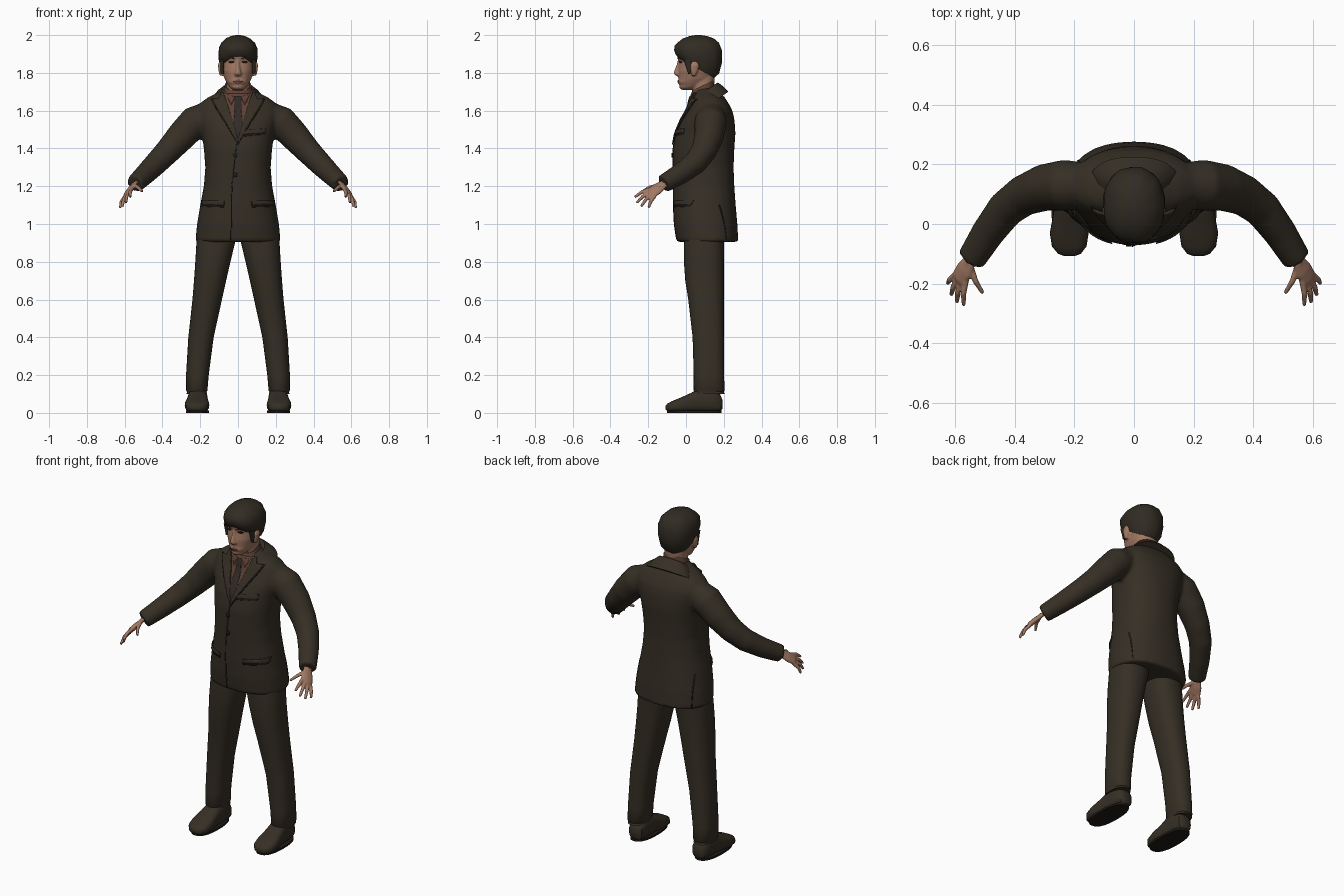
import bpy, bmesh, math
from mathutils import Vector
from mathutils.bvhtree import BVHTree

cube = bpy.data.objects.get("Cube")
if cube:
    bpy.data.objects.remove(cube, do_unlink=True)


def material(name, r, g, b):
    m = bpy.data.materials.new(name)
    m.use_nodes = True
    m.diffuse_color = (r, g, b, 1)
    node = next(n for n in m.node_tree.nodes if n.type == 'BSDF_PRINCIPLED')
    node.inputs["Base Color"].default_value = (r, g, b, 1)
    node.inputs["Roughness"].default_value = 0.8
    return m


SUIT = material("suit brown", .036, .028, .018)
HAIR = material("hair dark brown", .03, .024, .016)
SKIN = material("skin", .36, .19, .125)
LIPS = material("lips", .24, .105, .075)
SHIRT = material("shirt russet", .115, .052, .036)
TIE = material("tie brown", .032, .023, .018)
SEAM = material("seam dark", .014, .011, .008)
made = []


# ---- helpers ----
def spow(v, p):
    return math.copysign(abs(v) ** (2 / p), v)


def zring(z, cx, hw, front, back, tilt=0, p=2.3, n=40, wave=0):
    """Horizontal rounded cross-section, optionally tilted along y."""
    cy, hd, pts = (front + back) / 2, (back - front) / 2, []
    for i in range(n):
        a = 2 * math.pi * i / n
        k = 1 + wave * math.sin(9 * a + 40 * z)
        y = hd * k * spow(math.sin(a), p)
        pts.append(Vector((cx + hw * k * spow(math.cos(a), p), cy + y, z + tilt * y)))
    return pts


def tube(path, hint=(.5, .3, .8), flat=1.0, n=20):
    """Round or flattened sections along a path of (x, y, z, radius)."""
    pts, rings = [Vector(q[:3]) for q in path], []
    for i, c in enumerate(pts):
        t = (pts[min(i + 1, len(pts) - 1)] - pts[max(i - 1, 0)]).normalized()
        u = Vector(hint)
        u = (u - t * u.dot(t)).normalized()
        v, r = t.cross(u), path[i][3]
        rings.append([c + u * r * math.cos(2 * math.pi * j / n)
                      + v * r * flat * math.sin(2 * math.pi * j / n) for j in range(n)])
    return rings


def flip(rings, s):
    return [[Vector((s * q.x, q.y, q.z)) for q in ring] for ring in rings]


def add(name, bm, mat):
    me = bpy.data.meshes.new(name)
    bm.to_mesh(me)
    bm.free()
    me.materials.append(mat)
    ob = bpy.data.objects.new(name, me)
    bpy.context.collection.objects.link(ob)
    made.append(ob)
    return ob


def loft(name, shells, mat, voxel=0, smooth=4):
    """Skin each shell; with a voxel size, fuse the shells into one surface."""
    bm = bmesh.new()
    for rings in shells:
        rows = [[bm.verts.new(q) for q in ring] for ring in rings]
        n = len(rows[0])
        for a, b in zip(rows, rows[1:]):
            for i in range(n):
                bm.faces.new((a[i], a[(i + 1) % n], b[(i + 1) % n], b[i]))
        bm.faces.new(rows[0])
        bm.faces.new(rows[-1])
    bmesh.ops.recalc_face_normals(bm, faces=bm.faces)
    ob = add(name, bm, mat)
    if voxel:
        rm = ob.modifiers.new("fuse", 'REMESH')
        rm.mode, rm.voxel_size = 'VOXEL', voxel
        sm = ob.modifiers.new("soften", 'SMOOTH')
        sm.factor, sm.iterations = .5, smooth
        dg = bpy.context.evaluated_depsgraph_get()
        me = bpy.data.meshes.new_from_object(ob.evaluated_get(dg))
        ob.modifiers.clear()
        ob.data = me
        me.materials.clear()
        me.materials.append(mat)
    return ob


def applique(name, outline, mat, targets, lift=.003, side=1, thick=.004, step=.015):
    """Thin plate with an (x, z) outline laid on the front (or back) of targets."""
    bpy.context.view_layer.update()
    dg = bpy.context.evaluated_depsgraph_get()
    trees = [BVHTree.FromObject(t, dg) for t in targets]
    look = Vector((0, side, 0))
    bm = bmesh.new()
    bm.faces.new([bm.verts.new((x, 0, z)) for x, z in outline])
    bmesh.ops.triangulate(bm, faces=bm.faces)
    for axis in (0, 2):
        vals = [v.co[axis] for v in bm.verts]
        cut, no = math.ceil(min(vals) / step) * step, Vector((axis == 0, 0, axis == 2))
        while cut < max(vals):
            bmesh.ops.bisect_plane(bm, geom=bm.verts[:] + bm.edges[:] + bm.faces[:],
                                   plane_co=no * cut, plane_no=no)
            cut += step
    bm.normal_update()
    for f in bm.faces:
        if f.normal.dot(look) > 0:
            f.normal_flip()
    for v in bm.verts[:]:
        start = Vector((v.co.x, -side, v.co.z))
        hits = [h for h in (t.ray_cast(start, look) for t in trees) if h[0]]
        if hits:
            h = min(hits, key=lambda q: q[3])
            v.co = h[0] + h[1] * lift
        else:
            bm.verts.remove(v)
    ob = add(name, bm, mat)
    ob.modifiers.new("thickness", 'SOLIDIFY').thickness = thick


def bar(x0, z0, x1, z1, h):
    return [(x0, z0 - h), (x1, z1 - h), (x1, z1 + h), (x0, z0 + h)]


def oval(x, z, a, b):
    return [(x + a * math.cos(i * math.pi / 8), z + b * math.sin(i * math.pi / 8)) for i in range(16)]


def mirrored(pts, s):
    return [(s * x, z) for x, z in pts]


# ---- jacket: body and sleeves fused ----
body = [zring(z, 0, w, f, b) for z, w, f, b in (
    (.905, .226, -.05, .277), (1, .217, -.064, .272), (1.1, .2, -.069, .263),
    (1.2, .181, -.07, .256), (1.3, .173, -.071, .252), (1.4, .181, -.07, .256),
    (1.48, .192, -.055, .262), (1.55, .212, -.026, .257), (1.6, .218, .002, .246),
    (1.64, .2, .02, .225), (1.67, .16, .03, .205), (1.7, .1, .04, .18), (1.72, .07, .05, .165))]
sleeve = tube([(.13, .13, 1.59, .07), (.23, .13, 1.54, .086), (.3, .122, 1.465, .079),
               (.37, .095, 1.387, .069), (.43, .05, 1.325, .063), (.49, -.03, 1.265, .056),
               (.545, -.118, 1.213, .049)])
jacket = loft("jacket", [body, sleeve, flip(sleeve, -1)], SUIT, .011, 5)

# ---- shirt collar, jacket collar ----
shirt = loft("shirt_collar", [[zring(z, 0, w, f, b, .5) for z, w, f, b in (
    (1.6, .09, .0, .15), (1.68, .08, .015, .152), (1.735, .07, .033, .148), (1.73, .06, .045, .14))]], SHIRT)
loft("jacket_collar", [[zring(z, 0, w, f, b, .7) for z, w, f, b in (
    (1.64, .15, .05, .225), (1.685, .115, .05, .19), (1.708, .088, .05, .168), (1.7, .076, .055, .155))]], SUIT)

# ---- shirt front, tie, lapels ----
chest = [jacket, shirt]
applique("shirt_front", [(-.078, 1.69), (0, 1.44), (.078, 1.69)], SHIRT, chest, .002)
applique("tie", [(-.017, 1.672), (-.012, 1.638), (-.026, 1.5), (0, 1.43),
                 (.026, 1.5), (.012, 1.638), (.017, 1.672)], TIE, chest, .006)
for s, side in ((1, "left"), (-1, "right")):
    lapel = [(0, 1.425), (.06, 1.53), (.115, 1.62), (.135, 1.658), (.098, 1.662),
             (.088, 1.69), (.074, 1.69), (.042, 1.59), (.004, 1.46)]
    outer = [(-.002, 1.417), (.063, 1.525), (.12, 1.615), (.142, 1.66), (.1, 1.655), (.04, 1.55)]
    applique(side + "_lapel_edge", mirrored(outer, s), SEAM, chest, .003)
    applique(side + "_lapel", mirrored(lapel, s), SUIT, chest, .009, thick=.007)
    applique(side + "_shirt_wing", mirrored([(.015, 1.672), (.035, 1.63), (.066, 1.69)], s),
             SHIRT, chest, .005)
    # hip pockets and rear vents
    applique(side + "_pocket_shadow", mirrored(bar(.075, 1.1, .185, 1.104, .012), s), SEAM, [jacket], .002)
    applique(side + "_pocket_flap", mirrored(bar(.072, 1.11, .188, 1.114, .012), s), SUIT, [jacket], .006)
    applique(side + "_vent", mirrored([(.185, .92), (.189, .92), (.185, 1.1), (.181, 1.1)], s),
             SEAM, [jacket], .002, side=-1)
applique("breast_pocket_shadow", bar(.032, 1.475, .142, 1.487, .012), SEAM, [jacket], .002)
applique("breast_pocket", bar(.03, 1.483, .145, 1.495, .011), SUIT, [jacket], .006)
applique("front_opening", [(-.039, .915), (-.034, .915), (-.03, 1.2), (-.006, 1.42),
                           (-.011, 1.42), (-.035, 1.2)], SEAM, [jacket], .002)
for i, z in enumerate((1.365, 1.26)):
    applique("button_%d" % (i + 1), oval(-.014, z, .012, .012), SEAM, [jacket], .006)

# ---- trousers and shoes ----
for s, side in ((1, "left"), (-1, "right")):
    leg = [zring(*q) for q in (
        (.98, .11, .1, -.005, .21), (.9, .118, .102, -.01, .202), (.8, .133, .093, -.011, .2),
        (.7, .148, .085, -.004, .2), (.6, .163, .078, .012, .2), (.4, .196, .067, .035, .2),
        (.2, .215, .06, .041, .201), (.118, .218, .056, .041, .205),
        (.112, .218, .052, .045, .2), (.1, .218, .054, .042, .204))]
    loft(side + "_trouser_leg", [flip(leg, s)], SUIT)
    shoe = []
    for y, cx, w, low, top in ((.192, .21, .025, .02, .07), (.18, .21, .042, .006, .1),
                               (.13, .211, .05, .002, .13), (.07, .213, .052, .002, .13),
                               (.025, .215, .057, .002, .105), (-.03, .217, .065, .002, .08),
                               (-.075, .217, .058, .004, .062), (-.1, .216, .038, .01, .048),
                               (-.108, .216, .015, .018, .038)):
        # profile ring turned upright: depth becomes height
        shoe.append([Vector((q.x, y, q.y)) for q in zring(0, cx, w, low, top, p=2.7, n=28)])
    loft(side + "_shoe", [flip(shoe, s)], SUIT)
    welt = [zring(z, .215, .061, -.1, .188, p=2.4) for z in (0, .012)]
    loft(side + "_sole", [flip(welt, s)], SEAM)

    # ---- hand: palm, fingers and thumb fused ----
    parts = [tube([(.53, -.095, 1.227, .026), (.55, -.125, 1.208, .027), (.568, -.155, 1.185, .036),
                   (.585, -.182, 1.163, .034), (.59, -.19, 1.156, .024)], (-.04, -.03, .04), .42)]
    for knuckle, tip in (((.563, -.19, 1.184), (.57, -.272, 1.142)),
                         ((.577, -.188, 1.168), (.593, -.262, 1.112)),
                         ((.59, -.182, 1.154), (.612, -.238, 1.092)),
                         ((.6, -.17, 1.142), (.624, -.198, 1.085)),
                         ((.546, -.145, 1.205), (.506, -.232, 1.172))):
        a, b = Vector(knuckle), Vector(tip)
        back = a - (b - a) * .25
        mid = (a + b) / 2 + Vector((.005, -.003, .006))
        parts.append(tube([(*back, .009), (*a, .0105), (*mid, .01), (*b, .007)], n=12))
    loft(side + "_hand", [flip(q, s) for q in parts], SKIN, .0045, 3)

# ---- head: skull, neck, nose and ears fused ----
skull = [zring(z, 0, w, f, b, p=2.15) for z, w, f, b in (
    (1.71, .024, -.022, .03), (1.722, .042, -.036, .07), (1.737, .053, -.035, .1),
    (1.75, .061, -.045, .125), (1.768, .071, -.04, .145), (1.81, .084, -.042, .165),
    (1.858, .088, -.036, .175), (1.885, .09, -.047, .18), (1.93, .087, -.036, .175), (1.97, .06, 0, .14))]
neck = [zring(z, 0, w, f, b) for z, w, f, b in (
    (1.62, .064, .045, .145), (1.7, .06, .035, .145), (1.8, .065, .03, .155))]
nose = [zring(z, 0, w, f, -.015) for z, w, f in (
    (1.783, .014, -.05), (1.793, .021, -.063), (1.806, .016, -.064), (1.84, .009, -.051), (1.868, .009, -.044))]
ear = [zring(*q, n=20) for q in ((1.785, .088, .009, .03, .05), (1.81, .092, .011, .025, .062),
                                 (1.84, .094, .012, .022, .07), (1.862, .092, .007, .032, .06))]
head = loft("head", [skull, neck, nose, ear, flip(ear, -1)], SKIN, .005, 3)

# ---- face details ----
for s, side in ((1, "left"), (-1, "right")):
    brow = [(.013, 1.874), (.035, 1.884), (.062, 1.876), (.036, 1.877)]
    applique(side + "_brow", mirrored(brow, s), HAIR, [head], .003)
    applique(side + "_eye", oval(s * .036, 1.858, .015, .0055), SEAM, [head], .002, thick=.003)
    burn = [zring(z, .084, .009, f, b, n=16) for z, f, b in (
        (1.795, .012, .022), (1.82, .004, .028), (1.87, -.012, .035))]
    loft(side + "_sideburn", [flip(burn, s)], HAIR)
applique("mouth", [(-.026, 1.756), (-.006, 1.762), (.006, 1.762), (.026, 1.756),
                   (.012, 1.744), (-.012, 1.744)], LIPS, [head], .002, thick=.003)
applique("mouth_line", bar(-.024, 1.755, .024, 1.755, .0013), SEAM, [head], .003, thick=.003)

# ---- hair: tilted cap, low at the nape ----
loft("hair", [[zring(z, 0, w, f, b, t, 2.2, 72, .012) for z, w, f, b, t in (
    (1.825, .088, -.04, .15, -.55), (1.85, .098, -.057, .175, -.45), (1.89, .104, -.064, .19, -.25),
    (1.93, .102, -.06, .191, -.1), (1.96, .088, -.044, .175, 0), (1.982, .065, -.016, .148, 0),
    (1.995, .038, .02, .112, 0), (2, .012, .05, .08, 0))]], HAIR)

# ---- smooth shading with crisp edges ----
bpy.ops.object.select_all(action='DESELECT')
for ob in made:
    ob.select_set(True)
bpy.context.view_layer.objects.active = made[0]
bpy.ops.object.shade_smooth_by_angle(angle=math.radians(45))
